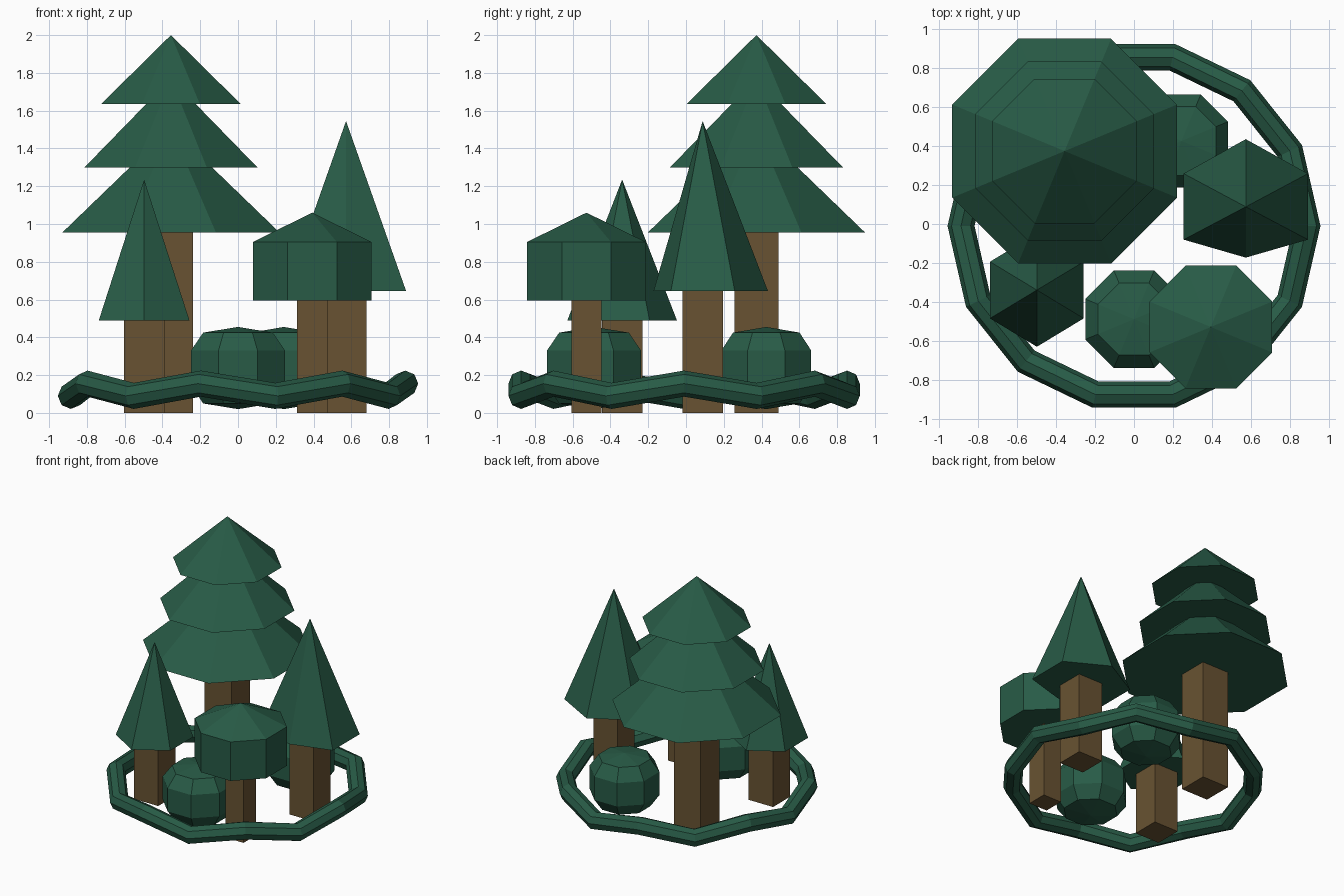
import bpy
from math import cos, sin, pi, tau

if "Cube" in bpy.data.objects:
    bpy.data.objects.remove(bpy.data.objects["Cube"])


def material(name, rgb):
    m = bpy.data.materials.new(name)
    m.diffuse_color = (*rgb, 1)
    m.use_nodes = True
    m.node_tree.nodes["Principled BSDF"].inputs["Base Color"].default_value = m.diffuse_color
    return m


GREEN = material("leaf green", (0.021, 0.105, 0.062))
BROWN = material("bark brown", (0.140, 0.086, 0.032))


def build(name, verts, faces, mat):
    me = bpy.data.meshes.new(name)
    me.from_pydata(verts, [], faces)
    me.materials.append(mat)
    ob = bpy.data.objects.new(name, me)
    bpy.context.collection.objects.link(ob)
    return ob


def ngon(n, rx, ry, turn):
    """Polygon whose first corner sits at angle turn."""
    return [(rx * cos(turn + tau * i / n), ry * sin(turn + tau * i / n)) for i in range(n)]


def lathe(name, x, y, outline, rings, top, mat=GREEN, bottom=None):
    """Stack scaled copies of an outline; top is an apex height or None for flat."""
    n = len(outline)
    verts = [(x + s * px, y + s * py, z) for s, z in rings for px, py in outline]
    faces = [(r * n + i, r * n + (i + 1) % n, (r + 1) * n + (i + 1) % n, (r + 1) * n + i)
             for r in range(len(rings) - 1) for i in range(n)]
    last = (len(rings) - 1) * n
    if top is None:
        faces.append(tuple(range(last, last + n)))
    else:
        verts.append((x, y, top))
        faces += [(last + i, last + (i + 1) % n, len(verts) - 1) for i in range(n)]
    if bottom is None:
        faces.append(tuple(reversed(range(n))))
    else:
        verts.append((x, y, bottom))
        faces += [((i + 1) % n, i, len(verts) - 1) for i in range(n)]
    return build(name, verts, faces, mat)


def trunk(name, x, y, half, height):
    r = half * 2 ** 0.5
    lathe(name, x, y, ngon(4, r, r, pi / 4), [(1, 0), (1, height)], None, BROWN)


def octagon(apothem):
    r = apothem / cos(pi / 8)
    return ngon(8, r, r, pi / 8)


# Tall tree with three tiers
trunk("tall_tree_trunk", -0.355, 0.373, 0.117, 0.97)
for i, (a, z, tip) in enumerate([(0.575, 0.955, 1.51), (0.4575, 1.30, 1.77), (0.37, 1.635, 2.0)]):
    lathe(f"tall_tree_tier_{i + 1}", -0.355, 0.373, octagon(a), [(1, z)], tip)

# Small pine, front left
trunk("small_pine_trunk", -0.497, -0.338, 0.107, 0.50)
lathe("small_pine_leaves", -0.497, -0.338, ngon(6, 0.277, 0.29, pi / 2), [(1, 0.49)], 1.235)

# Medium pine on the right, with its front corner pulled in
trunk("medium_pine_trunk", 0.572, 0.088, 0.107, 0.66)
pine = [(0, 0.346), (-0.318, 0.17), (-0.318, -0.168), (0, -0.26), (0.318, -0.168), (0.318, 0.17)]
lathe("medium_pine_leaves", 0.572, 0.088, pine, [(1, 0.645)], 1.545)

# Round tree at the front
trunk("round_tree_trunk", 0.393, -0.527, 0.08, 0.61)
lathe("round_tree_leaves", 0.393, -0.527, octagon(0.314), [(1, 0.595), (1, 0.905)], 1.06)

# Bushes
for name, x, y, a in [("front_bush", 0.0, -0.487, 0.249), ("back_bush", 0.243, 0.425, 0.238)]:
    lathe(name, x, y, octagon(a), [(0.74, 0.05), (1, 0.145), (1, 0.33), (0.74, 0.425)], 0.455,
          bottom=0.02)

# Wavy vine ring: 14 corners, alternately high and low
N, K, R, T = 14, 8, 0.885, 0.069
verts = []
for i in range(N):
    a = tau * i / N
    z = 0.155 if i % 2 == 0 else 0.09
    for px, pz in ngon(K, T, T, pi / 2):
        verts.append(((R + px) * cos(a), (R + px) * sin(a) - 0.01, z + pz))
faces = [(i * K + j, (i + 1) % N * K + j, (i + 1) % N * K + (j + 1) % K, i * K + (j + 1) % K)
         for i in range(N) for j in range(K)]
build("vine_ring", verts, [f[::-1] for f in faces], GREEN)
